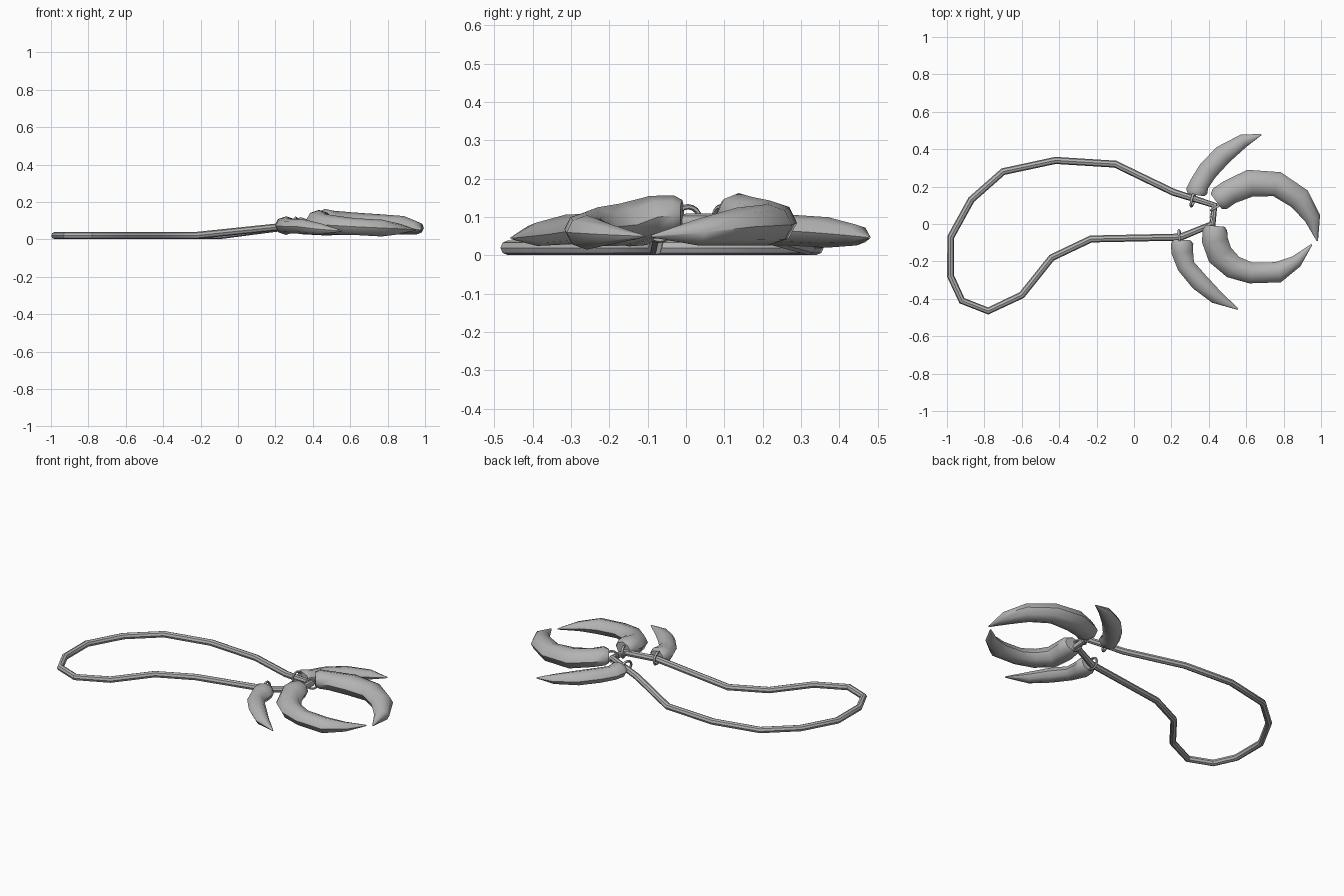
import bpy
import bmesh
from math import cos, sin, tau, radians
from mathutils import Vector

cube = bpy.data.objects.get("Cube")
if cube:
    bpy.data.objects.remove(cube, do_unlink=True)

grey = bpy.data.materials.new("plain grey")
grey.use_nodes = True
grey.diffuse_color = (0.45, 0.45, 0.45, 1)
grey.node_tree.nodes["Principled BSDF"].inputs["Base Color"].default_value = grey.diffuse_color


def finish(bm, name, angle):
    """Turn a bmesh into a shaded, coloured object."""
    bmesh.ops.recalc_face_normals(bm, faces=bm.faces)
    mesh = bpy.data.meshes.new(name)
    bm.to_mesh(mesh)
    bm.free()
    mesh.materials.append(grey)
    obj = bpy.data.objects.new(name, mesh)
    bpy.context.collection.objects.link(obj)
    bpy.ops.object.select_all(action='DESELECT')
    obj.select_set(True)
    bpy.context.view_layer.objects.active = obj
    bpy.ops.object.shade_smooth_by_angle(angle=radians(angle))
    return obj


def sweep(name, points, radii, sides, flatten=1.0, closed=False, angle=50):
    """Sweep an elliptical section with changing radius along a path."""
    bm = bmesh.new()
    path = [Vector(p) for p in points]
    count = len(path)
    rings = []
    for i, p in enumerate(path):
        if closed:
            before, after = path[i - 1], path[(i + 1) % count]
        else:
            before, after = path[max(i - 1, 0)], path[min(i + 1, count - 1)]
        tangent = (after - p).normalized() + (p - before).normalized()
        tangent.normalize()
        side = tangent.cross(Vector((0, 0, 1))).normalized()
        up = side.cross(tangent)
        ring = []
        for k in range(sides):
            a = tau * k / sides
            offset = side * cos(a) + up * sin(a) * flatten
            ring.append(bm.verts.new(p + offset * radii[i]))
        rings.append(ring)
    for i in range(count if closed else count - 1):
        a, b = rings[i], rings[(i + 1) % count]
        for k in range(sides):
            n = (k + 1) % sides
            bm.faces.new((a[k], a[n], b[n], b[k]))
    if not closed:
        bm.faces.new(rings[0])
        bm.faces.new(rings[-1])
    return finish(bm, name, angle)


def claw(name, stations, flatten):
    """Curved claw from (x, y, z, radius) stations, root to tip."""
    return sweep(name, [s[:3] for s in stations], [s[3] for s in stations], 8, flatten)


def link(name, centre, axis, radius, thickness=0.007):
    """Thin metal ring whose hole faces along the axis."""
    axis = Vector(axis).normalized()
    bpy.ops.mesh.primitive_torus_add(
        location=centre, rotation=axis.to_track_quat('Z', 'Y').to_euler(),
        major_radius=radius, minor_radius=thickness,
        major_segments=16, minor_segments=6)
    obj = bpy.context.object
    obj.name = name
    obj.data.materials.append(grey)
    bpy.ops.object.shade_smooth_by_angle(angle=radians(60))


# Cord: one closed loop lying flat, lifted where the claws hang
low = 0.02
cord = [
    (-.98, -.07, low), (-.87, .13, low), (-.7, .28, low), (-.42, .34, low),
    (-.1, .32, low), (.21, .17, .06), (.43, .1, .09), (.42, 0, .09),
    (.25, -.07, .07), (-.23, -.08, low), (-.44, -.18, low), (-.6, -.38, low),
    (-.78, -.465, low), (-.92, -.41, low), (-.98, -.28, low),
]
sweep("cord", cord, [0.019] * len(cord), 8, closed=True, angle=40)

# Large claws
claw("large_back_claw", [
    (.44, .12, .11, .05), (.46, .135, .11, .066), (.51, .17, .1, .066),
    (.62, .218, .085, .073), (.765, .213, .08, .067), (.885, .135, .075, .062),
    (.955, .03, .06, .043), (.98, -.09, .05, .004)], 0.8)
claw("large_front_claw", [
    (.435, -.01, .105, .05), (.433, -.03, .105, .065), (.432, -.085, .1, .07),
    (.46, -.165, .08, .07), (.53, -.23, .075, .063), (.625, -.262, .068, .056),
    (.77, -.258, .06, .056), (.868, -.2, .055, .034), (.95, -.11, .05, .004)], 0.8)

# Small claws
claw("small_back_claw", [
    (.332, .155, .075, .045), (.335, .175, .075, .058), (.35, .215, .065, .052),
    (.395, .285, .065, .054), (.475, .37, .06, .053), (.585, .445, .053, .036),
    (.68, .478, .047, .004)], 0.75)
claw("small_front_claw", [
    (.258, -.085, .075, .045), (.257, -.105, .075, .06), (.258, -.15, .07, .058),
    (.278, -.225, .07, .048), (.35, -.31, .068, .049), (.44, -.39, .055, .038),
    (.555, -.455, .045, .004)], 0.8)

# Metal links joining each claw to the cord
link("small_back_link", (.315, .13, .08), (1, -.25, .2), 0.036)
link("small_front_link", (.245, -.07, .075), (1, .12, .1), 0.036)
link("large_back_link", (.44, .09, .095), (.6, -1, 0), 0.032)
link("large_front_link", (.42, .005, .095), (1, .3, 0), 0.032)
